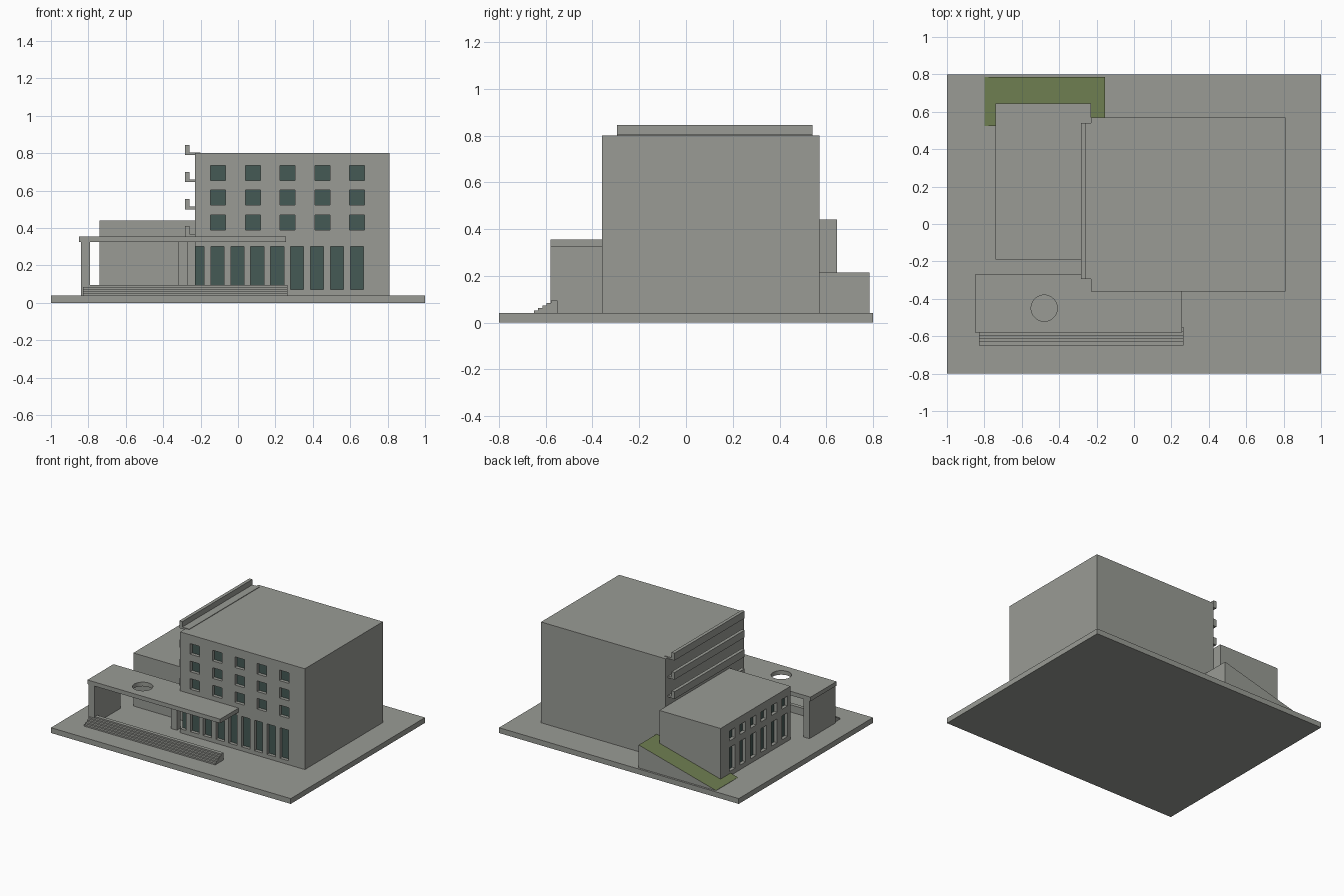
import bpy
import math

if "Cube" in bpy.data.objects:
    bpy.data.objects.remove(bpy.data.objects["Cube"])


def material(name, rgb):
    m = bpy.data.materials.new(name)
    m.diffuse_color = (*rgb, 1)
    m.use_nodes = True
    m.node_tree.nodes["Principled BSDF"].inputs["Base Color"].default_value = m.diffuse_color
    return m


CONCRETE = material("concrete grey", (0.32, 0.33, 0.30))
GLASS = material("dark teal glass", (0.06, 0.10, 0.09))
GRASS = material("grass green", (0.155, 0.205, 0.08))


def prism(name, profile, axis, a, b):
    """Extrude a closed profile along an axis ('x': y,z points; 'y': x,z points)."""
    put = {"x": lambda p, t: (t, p[0], p[1]), "y": lambda p, t: (p[0], t, p[1])}[axis]
    n = len(profile)
    verts = [put(p, t) for t in (a, b) for p in profile]
    faces = [tuple(range(n)), tuple(range(2 * n - 1, n - 1, -1))]
    faces += [(i, i + n, (i + 1) % n + n, (i + 1) % n) for i in range(n)]
    me = bpy.data.meshes.new(name)
    me.from_pydata(verts, [], faces)
    ob = bpy.data.objects.new(name, me)
    bpy.context.collection.objects.link(ob)
    me.materials.append(CONCRETE)
    # consistent outward normals
    import bmesh
    bm = bmesh.new()
    bm.from_mesh(me)
    bmesh.ops.recalc_face_normals(bm, faces=bm.faces)
    bm.to_mesh(me)
    bm.free()
    return ob


def box(name, x0, x1, y0, y1, z0, z1):
    return prism(name, [(x0, z0), (x1, z0), (x1, z1), (x0, z1)], "y", y0, y1)


def cut(target, cutter):
    """Subtract a cutter and remove it afterwards."""
    cutter.hide_render = True
    mod = target.modifiers.new("opening", "BOOLEAN")
    mod.operation = "DIFFERENCE"
    mod.solver = "EXACT"
    mod.object = cutter
    bpy.context.view_layer.objects.active = target
    bpy.ops.object.modifier_apply(modifier=mod.name)
    bpy.data.objects.remove(cutter)


def glaze(target, axis, outer):
    """Glass on the recessed faces lying just behind the outer wall plane."""
    target.data.materials.append(GLASS)
    for f in target.data.polygons:
        behind = f.center[axis] - outer
        if f.normal[axis] < -0.9 and 0.01 < behind < 0.05:
            f.material_index = 1


G = 0.04     # ground slab top
R = 0.025    # window recess depth

box("ground_slab", -1, 1, -0.8, 0.8, 0, G)

# Main block with front windows
main = box("main_block", -0.23, 0.81, -0.36, 0.57, G, 0.80)
for i in range(5):
    for z in (0.39, 0.522, 0.654):
        x = -0.147 + 0.186 * i
        cut(main, box("window_cutter", x, x + 0.08, -0.42, -0.36 + R, z, z + 0.08))
for i in range(9):
    x = -0.252 + 0.1067 * i
    cut(main, box("window_cutter", x, x + 0.07, -0.42, -0.36 + R, 0.07, 0.30))
glaze(main, 1, -0.36)

# Low side wing with windows on its left side
wing = box("side_wing", -0.74, -0.23, -0.19, 0.645, G, 0.44)
for i in range(6):
    y = 0.505 - 0.125 * i
    for z0, z1 in ((0.075, 0.255), (0.305, 0.38)):
        cut(wing, box("window_cutter", -0.80, -0.74 + R, y - 0.034, y + 0.034, z0, z1))
glaze(wing, 0, -0.74)

# L-shaped balcony ledges up the left side
for i, z in enumerate((0.355, 0.50, 0.645, 0.79)):
    prism("balcony_ledge_%d" % (i + 1),
          [(-0.283, z), (-0.20, z), (-0.20, z + 0.014), (-0.258, z + 0.014),
           (-0.258, z + 0.055), (-0.283, z + 0.055)], "y", -0.295, 0.54)

# Entrance canopy with round skylight
canopy = box("entrance_canopy", -0.85, 0.257, -0.58, -0.27, 0.325, 0.356)
bpy.ops.mesh.primitive_cylinder_add(vertices=48, radius=0.07, depth=0.2,
                                    location=(-0.48, -0.45, 0.34))
cut(canopy, bpy.context.object)
box("canopy_end_wall", -0.84, -0.79, -0.58, -0.27, G, 0.325)
box("canopy_column", -0.32, -0.27, -0.34, -0.30, G, 0.325)

# Entrance steps
N, run, rise = 5, 0.018, 0.011
stair = [(-0.55, G)]
for i in range(N):
    y = -0.65 + run * i
    stair += [(y, G + rise * i), (y, G + rise * (i + 1))]
stair.append((-0.55, G + rise * N))
prism("entrance_steps", stair, "x", -0.83, 0.265)

# Grass-topped ramp rising behind the wing
ramp = prism("grass_ramp", [(-0.80, G), (-0.155, G), (-0.155, 0.213), (-0.80, G + 0.002)],
             "y", 0.525, 0.785)
ramp.data.materials.append(GRASS)
for f in ramp.data.polygons:
    if f.normal.z > 0.5:
        f.material_index = 1
